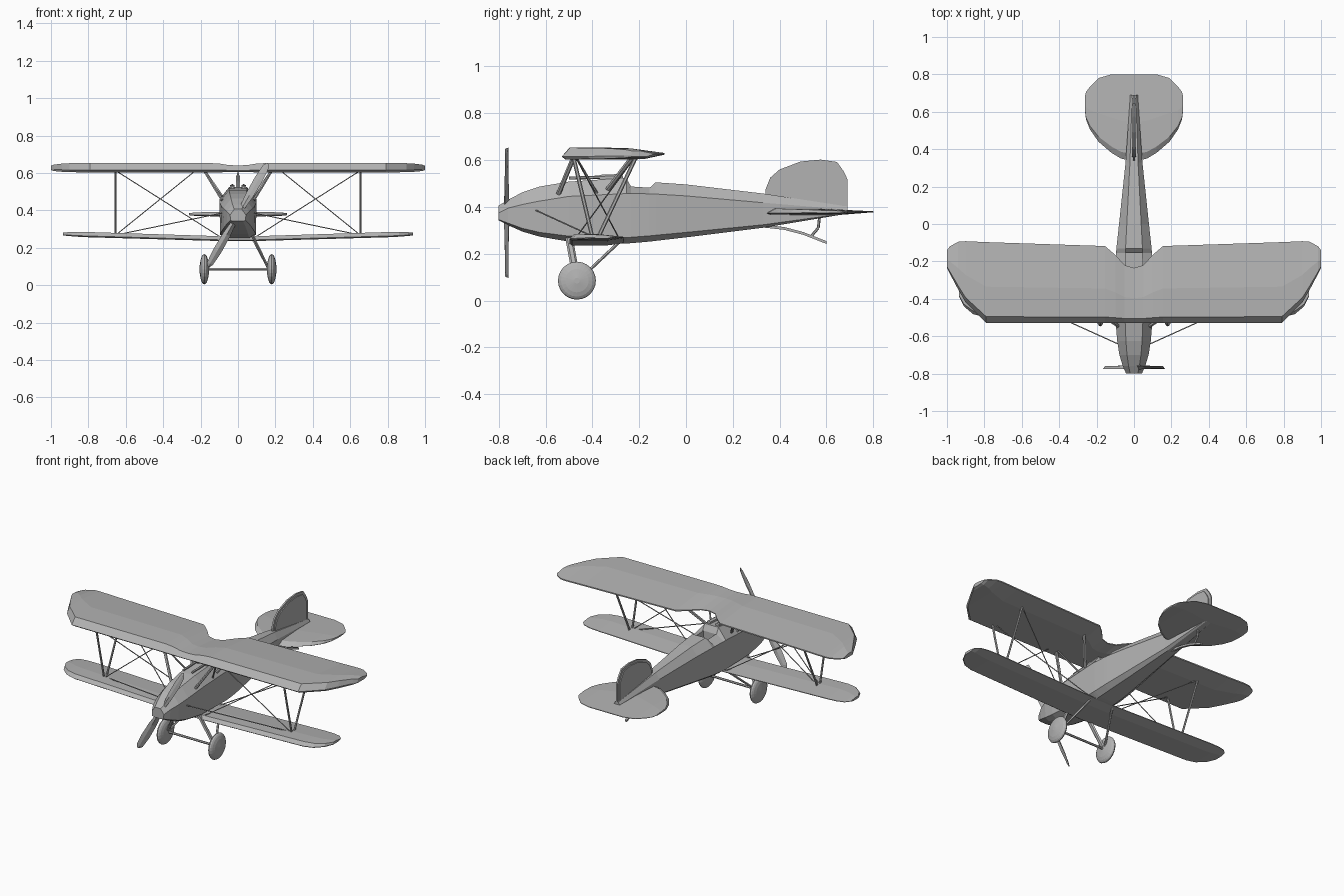
import bpy, bmesh, math
from mathutils import Vector, Matrix

grey = bpy.data.materials.new("plain_grey")
grey.diffuse_color = (0.45, 0.45, 0.45, 1)


def make(name, bm):
    bmesh.ops.recalc_face_normals(bm, faces=bm.faces)
    me = bpy.data.meshes.new(name)
    bm.to_mesh(me)
    bm.free()
    me.materials.append(grey)
    ob = bpy.data.objects.new(name, me)
    bpy.context.collection.objects.link(ob)
    return ob


def loft(name, rings):
    """Skin a row of equal-sized closed sections and cap both ends."""
    bm = bmesh.new()
    vs = [[bm.verts.new(p) for p in r] for r in rings]
    n = len(rings[0])
    for a, b in zip(vs, vs[1:]):
        for i in range(n):
            j = (i + 1) % n
            bm.faces.new((a[i], a[j], b[j], b[i]))
    bm.faces.new(vs[0])
    bm.faces.new(vs[-1])
    return make(name, bm)


def strut(name, a, b, r, chord=1.0, sides=6):
    """Rod from a to b, optionally deepened along y."""
    a, b = Vector(a), Vector(b)
    d = (b - a).normalized()
    u = Vector((0, 1, 0)) - d * d.y
    if u.length < 0.1:
        u = Vector((0, 0, 1)) - d * d.z
    u.normalize()
    v = d.cross(u)
    ang = [2 * math.pi * i / sides for i in range(sides)]
    ring = [u * r * chord * math.cos(t) + v * r * math.sin(t) for t in ang]
    return loft(name, [[a + p for p in ring], [b + p for p in ring]])


def wing(name, stations):
    """Stations: x, leading y, trailing y, bottom z, top z; mirrored about x = 0."""
    half = [s for s in stations if s[0] > 0]
    full = [(-s[0],) + s[1:] for s in reversed(half)] + list(stations)
    rings = []
    for x, le, te, zb, zt in full:
        c, h = te - le, zt - zb
        rings.append([(x, le, zb + 0.25 * h), (x, le + 0.08 * c, zt), (x, le + 0.45 * c, zt),
                      (x, te, zb + 0.55 * h), (x, te, zb + 0.4 * h),
                      (x, le + 0.7 * c, zb), (x, le + 0.04 * c, zb)])
    return loft(name, rings)


# Wings and tailplane
wing("upper_wing", [(0, -.53, -.235, .605, .64), (.05, -.53, -.22, .605, .642),
                    (.10, -.53, -.165, .603, .65), (.155, -.53, -.118, .603, .653),
                    (.79, -.53, -.097, .603, .653), (.90, -.42, -.092, .604, .652),
                    (.94, -.35, -.095, .606, .650), (.985, -.265, -.12, .61, .644),
                    (1.0, -.235, -.14, .615, .638)])
wing("lower_wing", [(0, -.497, -.265, .236, .258), (.10, -.497, -.265, .236, .262),
                    (.80, -.497, -.267, .256, .284), (.86, -.482, -.270, .259, .284),
                    (.91, -.44, -.282, .263, .283), (.935, -.39, -.31, .266, .281)])
wing("tailplane", [(0, .335, .80, .366, .394), (.07, .35, .80, .367, .393),
                   (.12, .38, .80, .368, .392), (.19, .44, .78, .369, .390),
                   (.235, .505, .735, .371, .388), (.257, .56, .705, .373, .386),
                   (.263, .61, .68, .375, .384)])

# Fuselage: y, half width, bottom z, side edge z, top z
body = []
for y, w, zb, zs, zt in [(-.80, .042, .342, .375, .406), (-.76, .060, .322, .395, .43),
                         (-.70, .078, .295, .41, .462), (-.625, .09, .273, .425, .487),
                         (-.50, .10, .252, .445, .508), (-.255, .10, .244, .457, .524),
                         (-.235, .10, .245, .457, .487), (-.155, .096, .252, .456, .482),
                         (-.13, .094, .255, .455, .505), (0, .08, .27, .447, .496),
                         (.33, .045, .311, .418, .457), (.69, .020, .371, .388, .402)]:
    zl = zb + 0.12 * (zs - zb)
    t = 0.48 * w
    body.append([(t, y, zt), (w, y, zs), (w * .95, y, zl), (w * .6, y, zb),
                 (-w * .6, y, zb), (-w * .95, y, zl), (-w, y, zs), (-t, y, zt)])
fuselage = loft("fuselage", body)

# Cockpit hole
bm = bmesh.new()
bmesh.ops.create_cube(bm, size=1, matrix=Matrix.Translation((0, -.195, .5))
                      @ Matrix.Diagonal((.085, .08, .16, 1)))
cutter = make("cockpit_cutter", bm)
cutter.hide_render = True
cutter.hide_viewport = True
mod = fuselage.modifiers.new("cockpit", 'BOOLEAN')
mod.object = cutter
mod.operation = 'DIFFERENCE'
mod.solver = 'EXACT'

# Fin and rudder
fin = [(.34, .40), (.34, .475), (.36, .525), (.40, .56), (.49, .594), (.575, .602),
       (.645, .592), (.675, .55), (.69, .517), (.69, .385)]
loft("fin", [[(x, .52 + (y - .52) * k, .45 + (z - .45) * k) for y, z in fin]
             for x, k in ((-.005, 1), (.005, 1))])
loft("fin_core", [[(x, .52 + (y - .52) * .9, .45 + (z - .45) * .9) for y, z in fin]
                  for x in (-.011, .011)])

# Propeller: two paddle blades turned 60 degrees from level
blade = []
for s, w, t in [(-.318, .006, .002), (-.30, .017, .004), (-.22, .023, .006), (-.12, .021, .009),
                (-.04, .013, .012), (.04, .013, .012), (.12, .021, .009), (.22, .023, .006),
                (.30, .017, .004), (.318, .006, .002)]:
    ca, sa = math.cos(math.radians(60)), math.sin(math.radians(60))
    tw = .008 if s > 0 else -.008
    blade.append([(s * ca - q * sa, -.766 + p, .375 + s * sa + q * ca)
                  for q, p in ((-w, -tw), (0, t), (w, tw), (0, -t))])
loft("propeller", blade)

# Tail skid and its brace
skid = [(.33, .318), (.42, .308), (.50, .287), (.60, .248)]
loft("tail_skid", [[(x, y, z + dz) for x, dz in ((-.007, -.006), (.007, -.006),
                                                (.007, .006), (-.007, .006))] for y, z in skid])
strut("skid_brace_upper", (0, .57, .355), (0, .565, .31), .006)
strut("skid_brace_lower", (0, .565, .31), (0, .535, .275), .006)

# Axle
strut("axle", (-.18, -.466, .085), (.18, -.466, .085), .007)

for s, side in ((-1, "left"), (1, "right")):
    # Wheel: bulged disc spun about the axle
    prof = [(-.026, .012), (-.02, .05), (-.014, .068), (-.008, .077), (0, .081),
            (.008, .077), (.014, .068), (.02, .05), (.026, .012)]
    loft(side + "_wheel", [[(s * .18 + x, -.466 + r * math.cos(a), .085 + r * math.sin(a))
                            for a in [2 * math.pi * i / 24 for i in range(24)]] for x, r in prof])
    parts = [  # name, start, end, radius, chord
        ("front_gear_leg", (.075, -.50, .27), (.165, -.466, .085), .008, 2.0),
        ("rear_gear_leg", (.075, -.28, .255), (.165, -.46, .085), .007, 1.0),
        ("front_cabane_strut", (.085, -.545, .455), (.18, -.48, .612), .008, 1.3),
        ("middle_cabane_strut", (.09, -.38, .46), (.18, -.47, .612), .005, 1.0),
        ("rear_cabane_strut", (.085, -.335, .475), (.18, -.23, .612), .008, 1.3),
        ("front_wing_strut", (.655, -.40, .27), (.655, -.48, .61), .005, 1.7),
        ("rear_wing_strut", (.655, -.375, .27), (.655, -.215, .61), .005, 1.7),
        ("nose_wire", (.088, -.64, .385), (.62, -.40, .275), .003, 1.0),
        ("landing_wire", (.23, -.48, .61), (.645, -.40, .275), .003, 1.0),
        ("front_flying_wire", (.09, -.48, .255), (.65, -.22, .61), .003, 1.0),
        ("rear_flying_wire", (.09, -.28, .255), (.65, -.47, .61), .003, 1.0),
        ("gun_barrel", (.03, -.50, .523), (.03, -.36, .527), .007, 1.0),
        ("gun_breech", (.03, -.37, .523), (.03, -.27, .527), .014, 1.0),
    ]
    for name, a, b, r, c in parts:
        strut(side + "_" + name, (s * a[0], a[1], a[2]), (s * b[0], b[1], b[2]), r, c)
